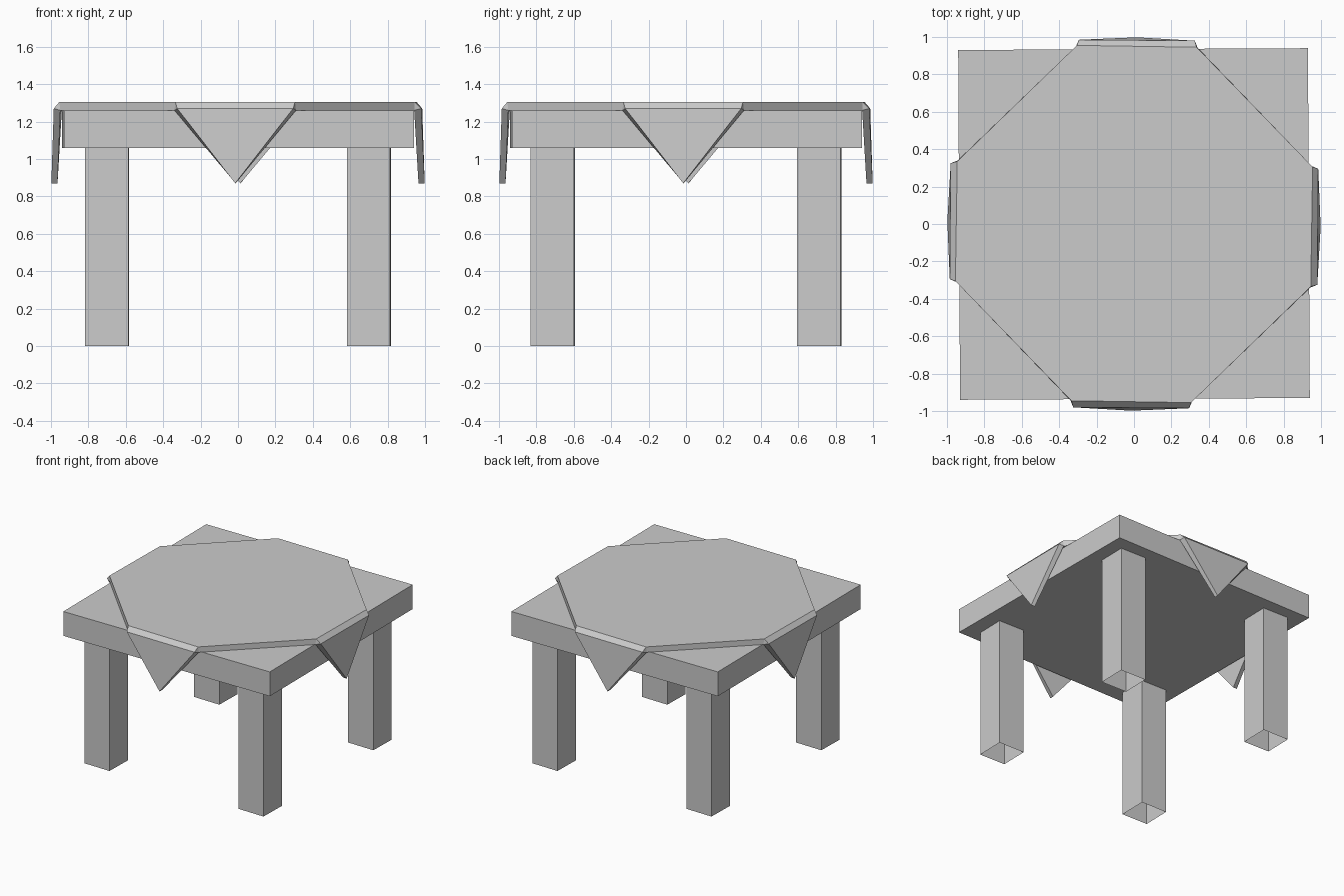
import bpy
import bmesh
from math import radians
from mathutils import Matrix, Vector

if "Cube" in bpy.data.objects:
    bpy.data.objects.remove(bpy.data.objects["Cube"], do_unlink=True)

GREY = (0.6, 0.6, 0.6, 1)
grey = bpy.data.materials.new("plain_grey")
grey.use_nodes = True
grey.diffuse_color = GREY
grey.node_tree.nodes["Principled BSDF"].inputs["Base Color"].default_value = GREY


def finish(name, bm):
    mesh = bpy.data.meshes.new(name)
    bm.to_mesh(mesh)
    bm.free()
    mesh.materials.append(grey)
    obj = bpy.data.objects.new(name, mesh)
    bpy.context.collection.objects.link(obj)
    return obj


def box(name, center, size, turn, open_ends=False):
    bm = bmesh.new()
    matrix = (Matrix.Translation(center) @ Matrix.Rotation(radians(turn), 4, "Z")
              @ Matrix.Diagonal((*size, 1)))
    bmesh.ops.create_cube(bm, size=1, matrix=matrix)
    if open_ends:
        bm.normal_update()
        ends = [f for f in bm.faces if abs(f.normal.z) > 0.9]
        bmesh.ops.delete(bm, geom=ends, context="FACES_ONLY")
    return finish(name, bm)


# Table slab
box("table_top", (0, 0, 1.16), (1.87, 1.87, 0.2), 0.3)

# Hollow legs, open at the ends
for side, x in (("right", -0.7), ("left", 0.7)):
    for end, y in (("front", -0.713), ("back", 0.713)):
        box(f"{end}_{side}_leg", (x, y, 0.53), (0.232, 0.232, 1.06), -1.2, True)

# Cloth: an eight-sided sheet with four folded, hanging corners
CORNER = {
    "fold_a": (-0.335, -0.945, 1.305), "fold_b": (0.305, -0.955, 1.305),
    "bend_a": (-0.325, -0.98, 1.27), "bend_b": (0.295, -0.985, 1.27),
    "under_a": (-0.34, -0.942, 1.26), "under_b": (0.31, -0.95, 1.26),
    "tip": (-0.015, -0.998, 0.87), "inner_tip": (-0.013, -0.965, 0.87),
}
FLAP_FACES = (
    "fold_a bend_a bend_b fold_b", "bend_a tip bend_b",
    "under_a under_b inner_tip", "fold_a under_a bend_a",
    "fold_b bend_b under_b", "bend_a under_a inner_tip tip",
    "bend_b tip inner_tip under_b",
)
bm = bmesh.new()
corners = []
for k in range(4):
    spin = Matrix.Rotation(radians(90 * k), 3, "Z")
    v = {key: bm.verts.new(spin @ Vector(co)) for key, co in CORNER.items()}
    corners.append(v)
    for face in FLAP_FACES:
        bm.faces.new([v[key] for key in face.split()])
for k, v in enumerate(corners):
    after = corners[(k + 1) % 4]
    bm.faces.new((v["fold_b"], v["under_b"], after["under_a"], after["fold_a"]))
for layer in ("fold", "under"):
    bm.faces.new([v[f"{layer}_{s}"] for v in corners for s in "ab"])
bmesh.ops.recalc_face_normals(bm, faces=bm.faces[:])
finish("table_cloth", bm)
